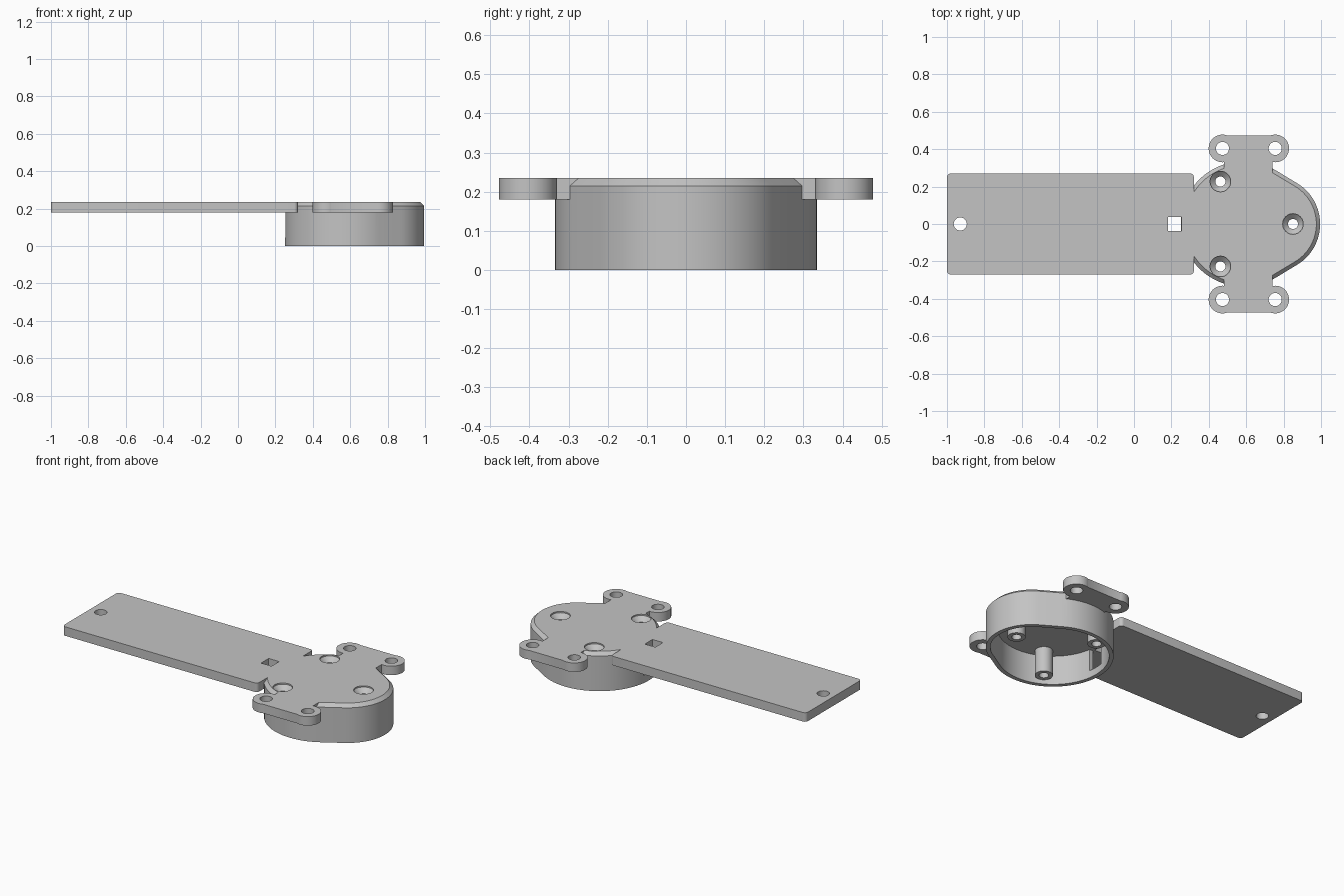
import bpy, bmesh
from math import pi, cos, sin, acos

cube = bpy.data.objects.get("Cube")
if cube:
    bpy.data.objects.remove(cube, do_unlink=True)

grey = bpy.data.materials.new("plain grey")
grey.use_nodes = True
grey.diffuse_color = (0.55, 0.55, 0.55, 1)
grey.node_tree.nodes["Principled BSDF"].inputs["Base Color"].default_value = (0.55, 0.55, 0.55, 1)

TOP, UNDER = 0.235, 0.18      # faces of the flat plate


def loft(name, rings):
    """Closed solid from (outline, z) rings with equal point counts."""
    bm = bmesh.new()
    loops = [[bm.verts.new((x, y, z)) for x, y in pts] for pts, z in rings]
    for low, high in zip(loops, loops[1:]):
        for i in range(len(low)):
            j = (i + 1) % len(low)
            bm.faces.new((low[i], low[j], high[j], high[i]))
    bm.faces.new(loops[0][::-1])
    bm.faces.new(loops[-1])
    mesh = bpy.data.meshes.new(name)
    bm.to_mesh(mesh)
    bm.free()
    mesh.materials.append(grey)
    obj = bpy.data.objects.new(name, mesh)
    bpy.context.collection.objects.link(obj)
    return obj


def arc(cx, cy, r, start, end, n):
    return [(cx + r * cos(start + (end - start) * i / n),
             cy + r * sin(start + (end - start) * i / n)) for i in range(n + 1)]


def circle(cx, cy, r, n=40):
    return arc(cx, cy, r, 0, 2 * pi, n)[:-1]


def box(x0, x1, y):
    return [(x0, -y), (x1, -y), (x1, y), (x0, y)]


def housing(inset):
    """Large round end joined by tangents to a smaller round nose."""
    a = acos((0.335 - 0.255) / 0.155)
    return (arc(0.74, 0, 0.255 - inset, -a, a, 32)
            + arc(0.585, 0, 0.335 - inset, a, 2 * pi - a, 56))


def combine(target, tool, operation):
    mod = target.modifiers.new(tool.name, "BOOLEAN")
    mod.operation, mod.object, mod.solver = operation, tool, "EXACT"
    bpy.context.view_layer.objects.active = target
    bpy.ops.object.modifier_apply(modifier=mod.name)
    bpy.data.objects.remove(tool, do_unlink=True)


# Hollow housing with a chamfered top rim and a cable slot in the wall
body = loft("bracket_body", [(housing(0), 0), (housing(0), 0.215), (housing(0.02), TOP)])
combine(body, loft("cavity", [(housing(0.025), -0.02), (housing(0.025), UNDER)]), "DIFFERENCE")
combine(body, loft("cable_slot", [(box(0.2, 0.32, 0.05), 0.045), (box(0.2, 0.32, 0.05), UNDER)]), "DIFFERENCE")

# Long plate with rounded corners
r = 0.02
plate = []
for i, (x, y) in enumerate([(0.32, 0.27), (-1, 0.27), (-1, -0.27), (0.32, -0.27)]):
    cx, cy = x - r if x > 0 else x + r, y - r if y > 0 else y + r
    plate += arc(cx, cy, r, i * pi / 2, (i + 1) * pi / 2, 6)
combine(body, loft("plate", [(plate, UNDER), (plate, TOP)]), "UNION")

# Cross bar with round mounting lugs
bar = box(0.48, 0.74, 0.473)
combine(body, loft("cross_bar", [(bar, UNDER), (bar, TOP)]), "UNION")
lugs = [(x, y) for x in (0.473, 0.755) for y in (-0.404, 0.404)]
for x, y in lugs:
    lug = circle(x, y, 0.074)
    combine(body, loft("lug", [(lug, UNDER), (lug, TOP)]), "UNION")

# Screw bosses inside the housing
screws = [(0.462, 0.227), (0.462, -0.227), (0.85, 0)]
for x, y in screws:
    boss = circle(x, y, 0.05)
    combine(body, loft("boss", [(boss, 0.025), (boss, 0.2)]), "UNION")

# Countersunk screw holes
for x, y in screws:
    wide, narrow = circle(x, y, 0.055), circle(x, y, 0.027)
    combine(body, loft("screw_hole", [(narrow, -0.02), (narrow, 0.2), (wide, TOP - 0.008), (wide, 0.3)]), "DIFFERENCE")

# Plain lug holes, hanging hole and square cable hole
for x, y in lugs + [(-0.929, 0)]:
    hole = circle(x, y, 0.035)
    combine(body, loft("hole", [(hole, 0.1), (hole, 0.3)]), "DIFFERENCE")
square = box(0.182, 0.253, 0.037)
combine(body, loft("square_hole", [(square, 0.1), (square, 0.3)]), "DIFFERENCE")

# Smooth the round walls, keep the edges crisp
bpy.ops.object.select_all(action="DESELECT")
body.select_set(True)
bpy.context.view_layer.objects.active = body
bpy.ops.object.shade_smooth_by_angle(angle=pi / 6)
